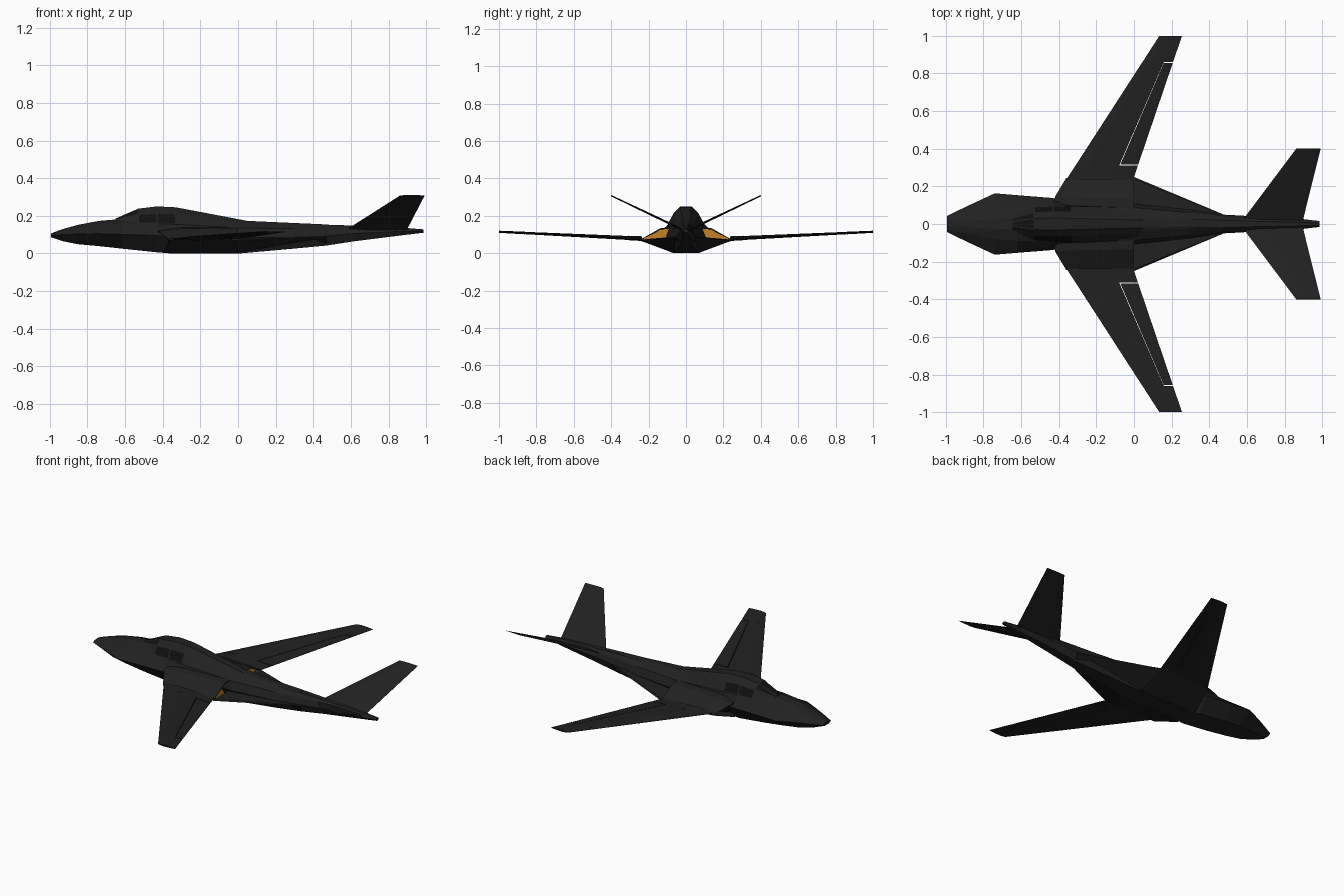
import bpy, bmesh
from mathutils import Vector

if "Cube" in bpy.data.objects:
    bpy.data.objects.remove(bpy.data.objects["Cube"])


def material(name, r, g, b):
    m = bpy.data.materials.new(name)
    m.diffuse_color = (r, g, b, 1)
    m.use_nodes = True
    m.node_tree.nodes["Principled BSDF"].inputs["Base Color"].default_value = m.diffuse_color
    return m


SKIN = material("matte_black", .015, .015, .015)
DARK = material("dark_glass", .005, .005, .005)
GLOW = material("exhaust_orange", .55, .22, .02)


def loft(name, rings, mirror=False, after=None):
    """Skin closed rings of 3D points, cap both ends, optionally mirror in y."""
    bm = bmesh.new()
    vs = [[bm.verts.new(p) for p in r] for r in rings]
    n = len(rings[0])
    sides = {}
    for i in range(len(vs) - 1):
        for j in range(n):
            k = (j + 1) % n
            sides[i, j] = bm.faces.new((vs[i][j], vs[i][k], vs[i + 1][k], vs[i + 1][j]))
    caps = [bm.faces.new(vs[0]), bm.faces.new(vs[-1])]
    bmesh.ops.recalc_face_normals(bm, faces=bm.faces[:])
    if after:
        after(bm, sides, caps)
    me = bpy.data.meshes.new(name)
    bm.to_mesh(me)
    bm.free()
    for m in (SKIN, DARK, GLOW):
        me.materials.append(m)
    ob = bpy.data.objects.new(name, me)
    bpy.context.collection.objects.link(ob)
    if mirror:
        mod = ob.modifiers.new("mirror", 'MIRROR')
        mod.use_axis = (False, True, False)
    return ob


def sym_ring(x, *half):
    """Symmetric section from (y, z) pairs running bottom to top."""
    pts = list(zip(half[::2], half[1::2]))
    return [(x, y, z) for y, z in pts] + [(x, -y, z) for y, z in reversed(pts)]


# fuselage: x, then bottom, chine, shoulder and top points
loft("fuselage", [sym_ring(*s) for s in [
    (-.995, .02, .086, .042, .096, .025, .104, .01, .106),
    (-.93, .035, .065, .074, .1, .045, .121, .015, .13),
    (-.85, .055, .049, .112, .104, .06, .14, .02, .152),
    (-.74, .07, .039, .163, .105, .08, .152, .025, .173),
    (-.62, .075, .026, .153, .102, .09, .158, .03, .183),
    (-.43, .075, .006, .138, .095, .095, .158, .04, .19),
    (-.37, .06, .001, .11, .09, .095, .157, .04, .19),
    (.02, .06, .001, .105, .085, .085, .135, .03, .172),
    (.3, .045, .026, .075, .086, .06, .132, .025, .157),
    (.47, .03, .042, .05, .092, .04, .13, .02, .153),
    (.62, .025, .065, .042, .106, .03, .135, .015, .148),
    (.86, .014, .095, .03, .117, .02, .13, .01, .138),
    (.985, .006, .11, .016, .119, .01, .125, .005, .128)]])


# canopy and spine with dark panes
def panes(bm, sides, caps):
    for i, j in [(0, 1), (0, 3), (1, 0), (1, 4), (2, 0), (2, 4), (0, 2)]:
        f = sides[i, j]
        bmesh.ops.inset_individual(bm, faces=[f], thickness=.006)
        f.material_index = 1


loft("canopy", [sym_ring(*s) for s in [
    (-.65, .05, .165, .03, .18, .012, .186),
    (-.53, .088, .16, .062, .208, .03, .238),
    (-.43, .096, .16, .065, .215, .032, .25),
    (-.33, .096, .158, .065, .212, .03, .245),
    (.05, .075, .135, .045, .158, .02, .173),
    (.45, .04, .13, .025, .148, .012, .155)]], after=panes)


# engine nacelles with recessed intake and glowing exhaust
def recess(bm, sides, caps):
    for f, mi in zip(caps, (1, 2)):
        bmesh.ops.inset_individual(bm, faces=[f], thickness=.007)
        bmesh.ops.inset_individual(bm, faces=[f], thickness=.001, depth=-.04)
        f.material_index = mi


loft("nacelle", [
    [(-.40, .075, .004), (-.36, .245, .068), (-.42, .145, .118), (-.43, .09, .122)],
    [(-.3, .065, .001), (-.3, .25, .07), (-.3, .14, .132), (-.3, .08, .14)],
    [(0, .065, .001), (0, .25, .07), (0, .135, .135), (0, .08, .138)]],
    mirror=True, after=recess)

# lower deck behind the exhausts
loft("exhaust_deck", [
    [(0, .05, .001), (0, .25, .068), (0, .24, .073), (0, .08, .074)],
    [(.47, .028, .042), (.47, .053, .085), (.47, .05, .09), (.47, .03, .092)]],
    mirror=True)


def section(le, te, thick, up, a=0, b=1):
    """Faceted aerofoil between chord fractions a and b."""
    le, te, up = Vector(le), Vector(te), Vector(up)
    knots = [(0, .1), (.25, 1), (.68, .6), (1, .12)]

    def half(f):
        for (p, u), (q, v) in zip(knots, knots[1:]):
            if f <= q:
                return thick / 2 * (u + (v - u) * (f - p) / (q - p))
    fs = [a, a + (b - a) * .3, a + (b - a) * .65, b]
    top = [le.lerp(te, f) + up * half(f) for f in fs]
    low = [le.lerp(te, f) - up * half(f) for f in fs]
    return top + low[::-1]


def wing_section(y, a=0, b=1):
    t = (y - .25) / .75
    z = .079 + .036 * t
    return section((-.35 + .485 * t, y, z), (.255 * t, y, z),
                   .026 - .014 * t, (0, 0, 1), a, b)


# wings with separate ailerons
for name, y0, y1, a, b in [("wing_root", .236, .31, 0, 1),
                           ("wing_middle", .31, .86, 0, .7),
                           ("wing_tip", .86, 1.0, 0, 1),
                           ("aileron", .315, .855, .712, 1)]:
    loft(name, [wing_section(y0, a, b), wing_section(y1, a, b)], mirror=True)

# V-tail fins
UP = Vector((0, -.43, .9))
loft("tail_fin", [section((.57, .01, .122), (.895, .01, .122), .014, UP),
                  section((.862, .4, .308), (.992, .4, .308), .007, UP)], mirror=True)
